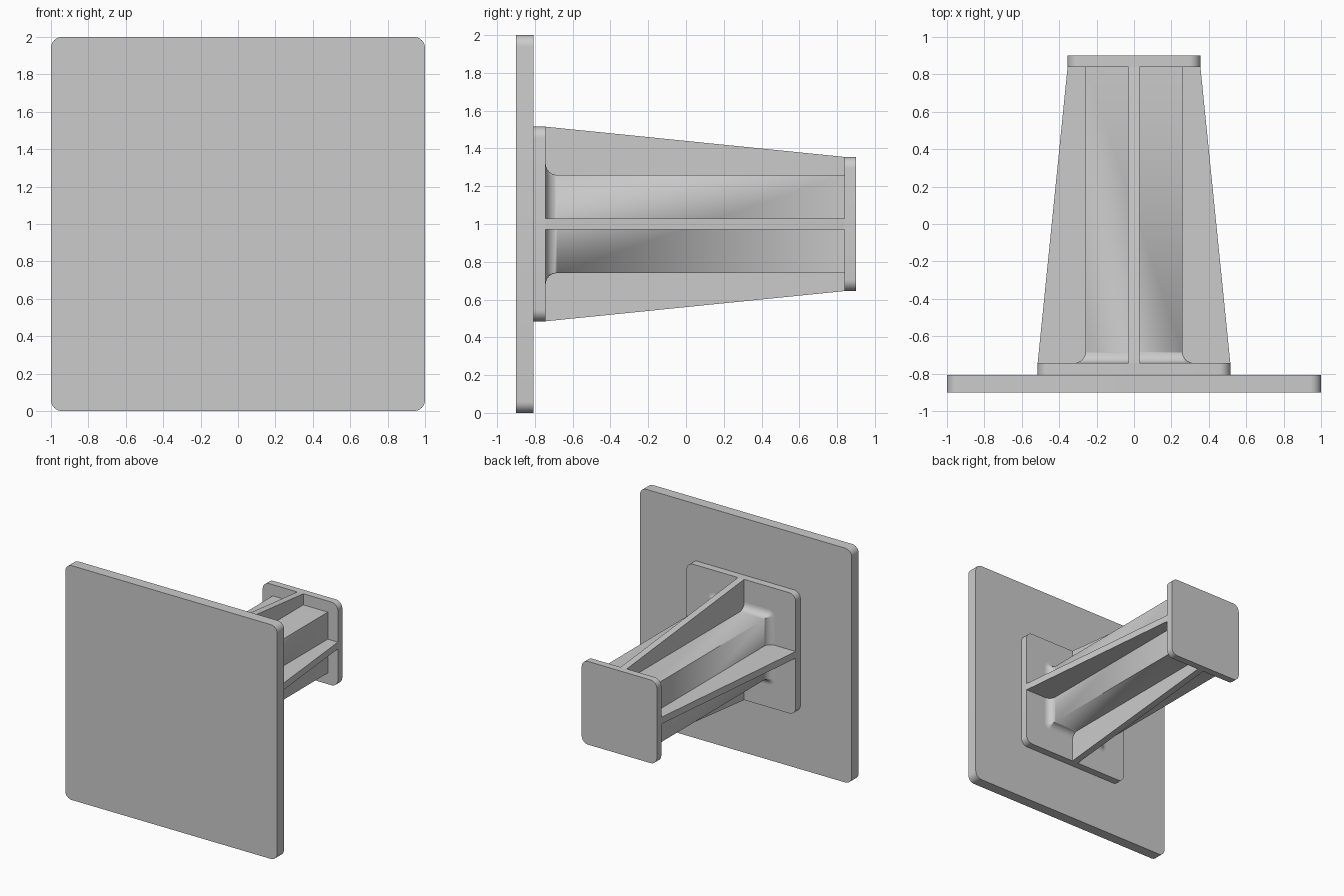
import bpy, bmesh
from math import pi, sin, cos

cube = bpy.data.objects.get("Cube")
if cube:
    bpy.data.objects.remove(cube, do_unlink=True)

grey = bpy.data.materials.new("plain grey")
grey.use_nodes = True
colour = (0.6, 0.6, 0.6, 1)
grey.diffuse_color = colour
grey.node_tree.nodes["Principled BSDF"].inputs["Base Color"].default_value = colour

CENTRE = 1.0
PAD_BACK, END_FRONT = -0.743, 0.84


def rounded_square(half, radius, steps=8):
    """Outline of a square with round corners, in x and z."""
    points = []
    for corner in range(4):
        sx = 1 if corner in (0, 3) else -1
        sz = 1 if corner < 2 else -1
        for i in range(steps + 1):
            a = (corner + i / steps) * pi / 2
            points.append((sx * (half - radius) + radius * cos(a),
                           sz * (half - radius) + radius * sin(a)))
    return points


def loft(name, sections):
    """Skin a list of (y, outline) sections and cap both ends."""
    bm = bmesh.new()
    rings = [[bm.verts.new((x, y, CENTRE + z)) for x, z in outline]
             for y, outline in sections]
    for a, b in zip(rings, rings[1:]):
        for i in range(len(a)):
            j = (i + 1) % len(a)
            bm.faces.new((a[i], a[j], b[j], b[i]))
    bm.faces.new(rings[0])
    bm.faces.new(rings[-1])
    bmesh.ops.remove_doubles(bm, verts=bm.verts, dist=0.0001)
    bmesh.ops.recalc_face_normals(bm, faces=bm.faces)
    mesh = bpy.data.meshes.new(name)
    bm.to_mesh(mesh)
    bm.free()
    mesh.materials.append(grey)
    obj = bpy.data.objects.new(name, mesh)
    bpy.context.collection.objects.link(obj)
    bpy.ops.object.select_all(action="DESELECT")
    obj.select_set(True)
    bpy.context.view_layer.objects.active = obj
    bpy.ops.object.shade_smooth_by_angle(angle=pi / 6)
    return obj


def plate(name, half, y0, y1):
    outline = rounded_square(half, 0.06)
    loft(name, [(y0, outline), (y1, outline)])


# Flat plates with rounded corners
plate("front_plate", 1.0, -0.9, -0.807)
plate("mounting_pad", 0.515, -0.807, PAD_BACK)
plate("end_plate", 0.355, END_FRONT, 0.9)

# Square core with a fillet that flares out onto the pad
FILLET = 0.06
sections = []
for i in range(9):
    a = i / 8 * pi / 2
    flare = FILLET * (1 - sin(a))
    sections.append((PAD_BACK + FILLET * (1 - cos(a)),
                     rounded_square(0.26 + flare, flare)))
sections.append((END_FRONT, rounded_square(0.26, 0)))
loft("core", sections)

# Crossed tapering fins
def rectangle(hx, hz):
    return [(hx, hz), (-hx, hz), (-hx, -hz), (hx, -hz)]


THICK = 0.029
loft("vertical_fins", [(PAD_BACK, rectangle(THICK, 0.515)),
                       (END_FRONT, rectangle(THICK, 0.355))])
loft("horizontal_fins", [(PAD_BACK, rectangle(0.515, THICK)),
                         (END_FRONT, rectangle(0.355, THICK))])
